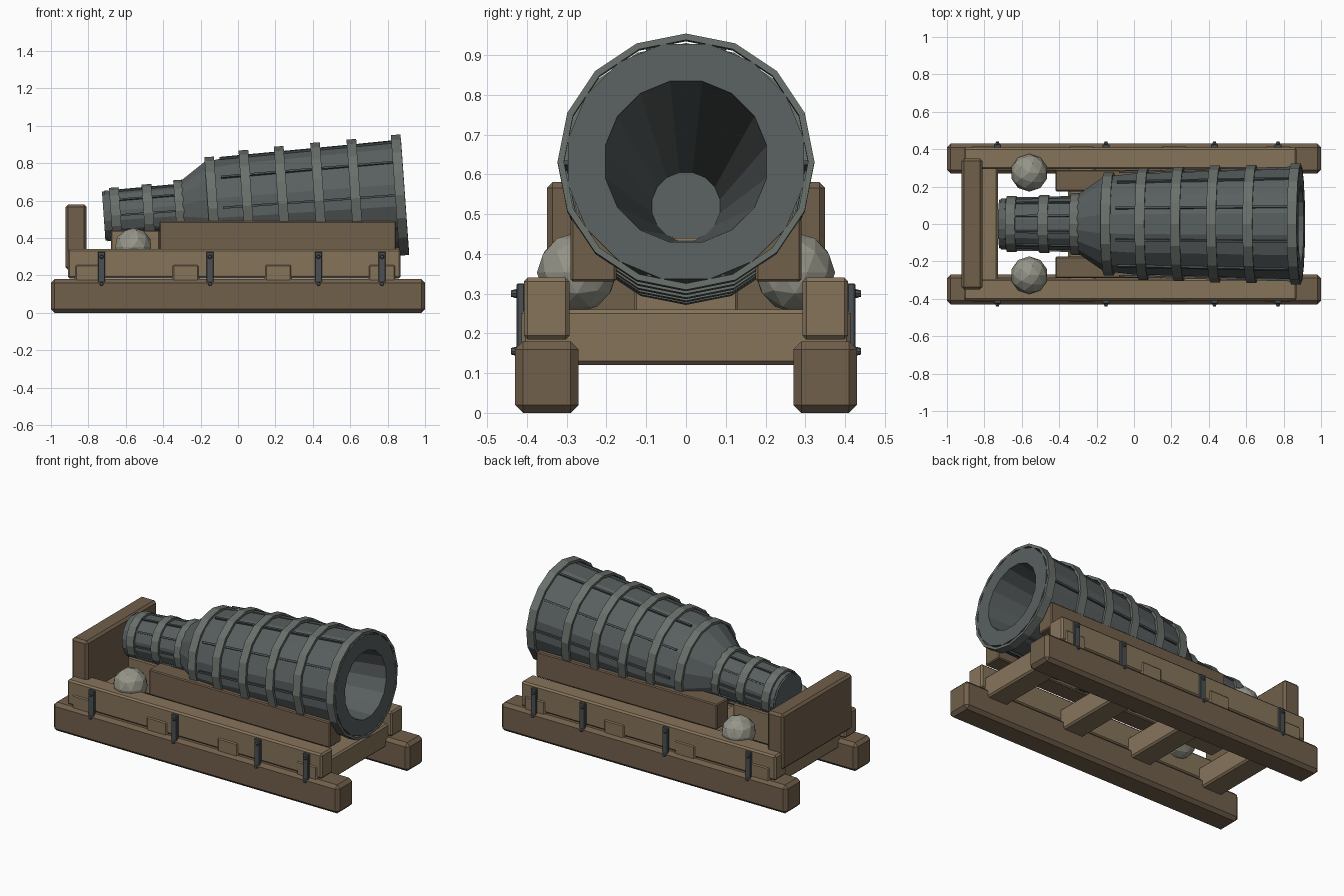
import bpy, bmesh, math
from mathutils import Matrix, Vector

if "Cube" in bpy.data.objects:
    bpy.data.objects.remove(bpy.data.objects["Cube"])

def mat(name, c):
    m = bpy.data.materials.new(name)
    m.diffuse_color = (*c, 1)
    m.use_nodes = True
    m.node_tree.nodes["Principled BSDF"].inputs["Base Color"].default_value = m.diffuse_color
    return m

PALE = mat("pale_wood", (0.24, 0.175, 0.105))
DARK = mat("dark_wood", (0.165, 0.115, 0.07))
IRON = mat("barrel_iron", (0.10, 0.115, 0.115))
BAND = mat("band_iron", (0.14, 0.16, 0.145))
STRAP = mat("strap_iron", (0.07, 0.08, 0.085))
STONE = mat("stone", (0.30, 0.30, 0.25))

def finish(name, bm, m):
    bmesh.ops.recalc_face_normals(bm, faces=bm.faces)
    me = bpy.data.meshes.new(name)
    bm.to_mesh(me)
    bm.free()
    me.materials.append(m)
    ob = bpy.data.objects.new(name, me)
    bpy.context.collection.objects.link(ob)
    return ob

def box(name, x, y, z, m, bevel=0.01):
    bm = bmesh.new()
    bmesh.ops.create_cube(bm, size=1)
    for v in bm.verts:
        v.co = [a + (c + 0.5) * (b - a) for c, (a, b) in zip(v.co, (x, y, z))]
    if bevel:
        bmesh.ops.bevel(bm, geom=bm.edges[:], offset=bevel, segments=1, affect='EDGES')
    return finish(name, bm, m)

def both_sides(name, x, y, z, m, bevel=0.01):
    box(name + "_left", x, y, z, m, bevel)
    box(name + "_right", x, (-y[1], -y[0]), z, m, bevel)

# Barrel axis: slightly raised toward the muzzle
SLOPE = 0.0714
TILT = Matrix.Translation((0, 0, 0.568)) @ Matrix.Rotation(-math.atan(SLOPE), 4, 'Y')
N = 16

def lathe(name, profile, m, offset=0.0, closed=False):
    bm = bmesh.new()
    rings = []
    for x, r in profile:
        rings.append([bm.verts.new((x, r * math.sin(a), r * math.cos(a)))
                      for a in (2 * math.pi * (i + offset) / N for i in range(N))])
    pairs = list(zip(rings, rings[1:]))
    if closed:
        pairs.append((rings[-1], rings[0]))
    for a, b in pairs:
        for i in range(N):
            j = (i + 1) % N
            bm.faces.new((a[i], a[j], b[j], b[i]))
    if not closed:
        bm.faces.new(rings[0])
        bm.faces.new(rings[-1])
    ob = finish(name, bm, m)
    ob.matrix_world = TILT
    return ob

# Barrel with narrow powder chamber and tapering bore
lathe("barrel", [(-0.72, 0.134), (-0.33, 0.142), (-0.31, 0.152), (-0.16, 0.257),
                 (0.0, 0.275), (0.895, 0.302), (0.895, 0.207), (-0.68, 0.087)],
      IRON, 0.5)
lathe("breech_cap", [(-0.71, 0.138), (-0.685, 0.138), (-0.685, 0.10), (-0.71, 0.10)], IRON, 0.5, True)

# Hoops around the barrel
for i, (x, r) in enumerate([(-0.655, 0.149), (-0.48, 0.154), (-0.31, 0.165), (-0.135, 0.276),
                            (0.05, 0.299), (0.24, 0.306), (0.435, 0.312), (0.63, 0.316),
                            (0.868, 0.323)]):
    w = 0.026
    lathe(f"hoop_{i + 1}", [(x - w, r - 0.016), (x - w, r), (x + w, r), (x + w, r - 0.016)],
          BAND, 0, True)

# Thin stave seams along the barrel
def seams(name, x0, r0, x1, r1, w):
    bm = bmesh.new()
    for i in range(10):
        rot = Matrix.Rotation(math.radians(18 + 36 * i), 4, 'X')
        res = bmesh.ops.create_cube(bm, size=1)
        for v in res['verts']:
            x, r = (x0, r0) if v.co.x < 0 else (x1, r1)
            v.co = rot @ Vector((x, v.co.y * w, r + v.co.z * 0.012))
    finish(name, bm, STRAP).matrix_world = TILT

seams("body_seams", -0.08, 0.278, 0.86, 0.301, 0.012)
seams("chamber_seams", -0.68, 0.136, -0.32, 0.144, 0.01)

# Sled: skids, rails, cross beams
both_sides("skid", (-1, 1), (0.27, 0.43), (0, 0.18), DARK, 0.02)
both_sides("rail", (-0.91, 0.87), (0.293, 0.408), (0.184, 0.34), PALE)
for i, x in enumerate((-0.80, -0.28, 0.215, 0.77)):
    box(f"cross_beam_{i + 1}", (x - 0.073, x + 0.073), (-0.414, 0.414), (0.12, 0.26), PALE)

# Cradle cheeks, chamber block and tail board
both_sides("cheek", (-0.42, 0.845), (0.175, 0.29), (0.33, 0.49), DARK, 0.006)
box("chamber_block", (-0.68, -0.42), (-0.13, 0.13), (0.24, 0.44), PALE, 0.006)
box("tail_board", (-0.922, -0.81), (-0.35, 0.35), (0.23, 0.58), DARK, 0.014)

# Iron straps with bolts
for i, x in enumerate((-0.73, -0.15, 0.43, 0.77)):
    both_sides(f"strap_{i + 1}", (x - 0.019, x + 0.019), (0.406, 0.426), (0.15, 0.326), STRAP, 0.003)
    for side in (-1, 1):
        bm = bmesh.new()
        for z in (0.30, 0.155):
            bmesh.ops.create_cone(bm, cap_ends=True, segments=8, radius1=0.014, radius2=0.008, depth=0.022,
                                  matrix=Matrix.Translation((x, side * 0.429, z))
                                  @ Matrix.Rotation(-side * math.pi / 2, 4, 'X'))
        finish(f"bolts_{i + 1}_{'left' if side > 0 else 'right'}", bm, STRAP)

# Stone shot on each side of the chamber
for side, label in ((1, "left"), (-1, "right")):
    bm = bmesh.new()
    bmesh.ops.create_icosphere(bm, subdivisions=2, radius=0.101,
                               matrix=Matrix.Translation((-0.56, side * 0.274, 0.353)))
    finish("stone_ball_" + label, bm, STONE)
